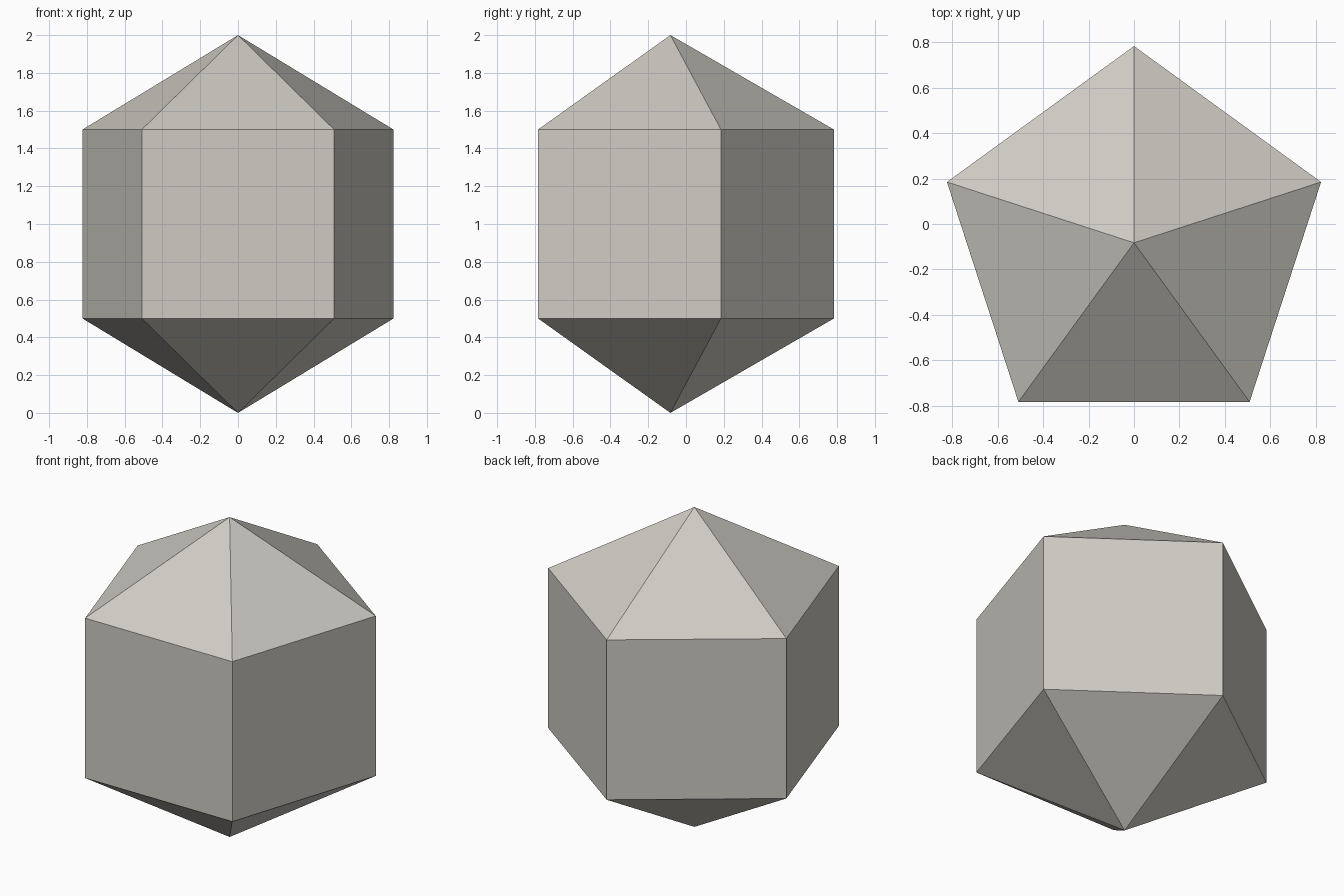
import bpy, bmesh, math

if "Cube" in bpy.data.objects:
    bpy.data.objects.remove(bpy.data.objects["Cube"])

RADIUS = 0.866          # pentagon corner distance from the axis
LOW, HIGH, TOP = 0.5, 1.5, 2.0
SIDES = 5
# Shift the axis so the pentagon's depth is centred on y = 0
AXIS_Y = -RADIUS * (1 - math.cos(math.pi / SIDES)) / 2

# Warm light grey stone
stone = bpy.data.materials.new("warm_grey_stone")
stone.diffuse_color = (0.62, 0.60, 0.55, 1.0)
stone.use_nodes = True
stone.node_tree.nodes["Principled BSDF"].inputs["Base Color"].default_value = stone.diffuse_color

bm = bmesh.new()


def ring(z):
    """Pentagon with one corner at the back and a flat edge at the front."""
    angles = [math.pi / 2 + i * math.tau / SIDES for i in range(SIDES)]
    return [bm.verts.new((RADIUS * math.cos(a), AXIS_Y + RADIUS * math.sin(a), z))
            for a in angles]


lower, upper = ring(LOW), ring(HIGH)
bottom_tip = bm.verts.new((0, AXIS_Y, 0))
top_tip = bm.verts.new((0, AXIS_Y, TOP))

# Prism walls with a pyramid cap above and below
for i in range(SIDES):
    j = (i + 1) % SIDES
    bm.faces.new((lower[i], lower[j], upper[j], upper[i]))
    bm.faces.new((upper[i], upper[j], top_tip))
    bm.faces.new((lower[j], lower[i], bottom_tip))
bmesh.ops.recalc_face_normals(bm, faces=bm.faces[:])

mesh = bpy.data.meshes.new("pentagonal_crystal")
bm.to_mesh(mesh)
bm.free()
mesh.materials.append(stone)
crystal = bpy.data.objects.new("pentagonal_crystal", mesh)
bpy.context.collection.objects.link(crystal)
